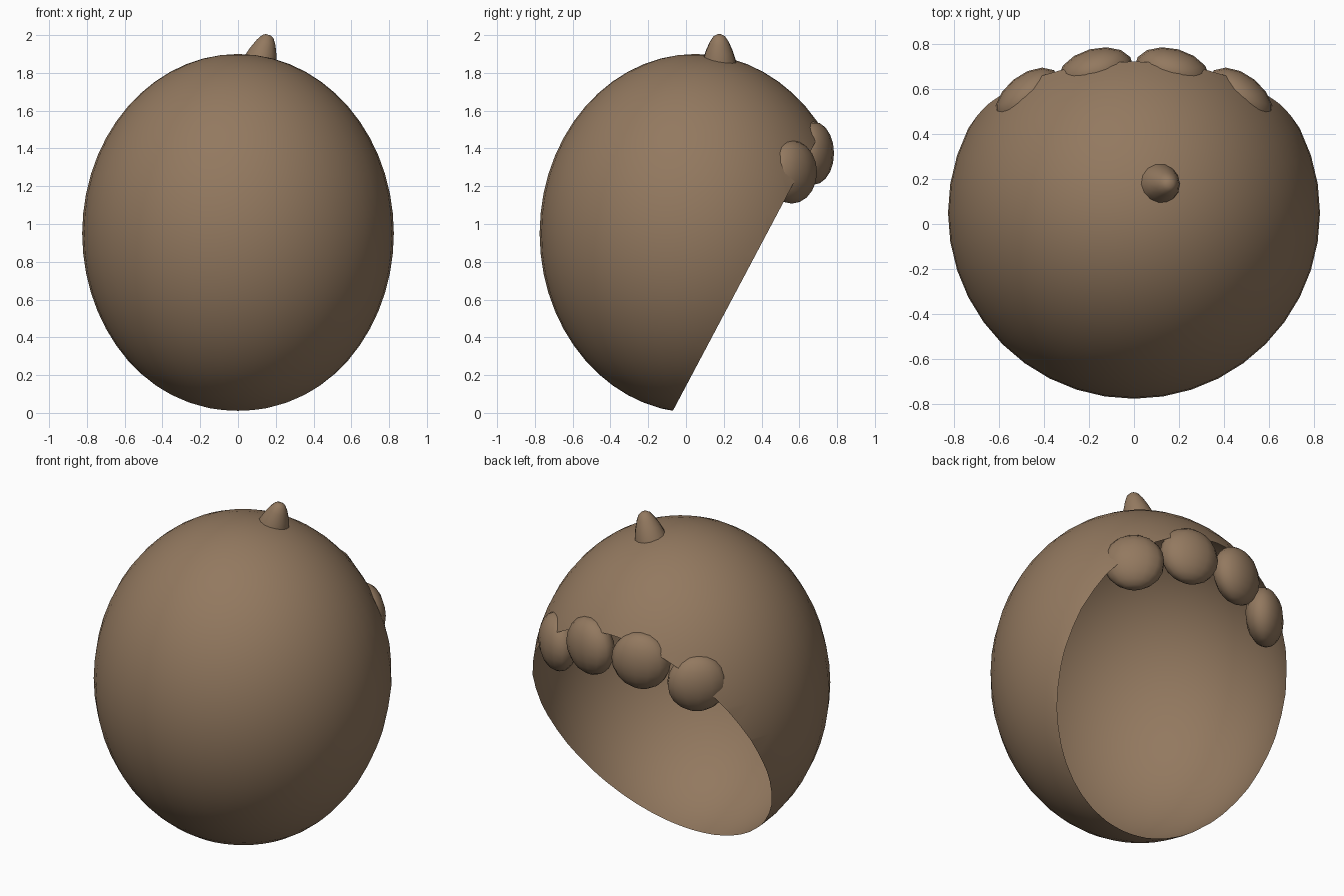
import bpy, bmesh
from math import radians, cos, sin, pi
from mathutils import Matrix, Vector

if "Cube" in bpy.data.objects:
    bpy.data.objects.remove(bpy.data.objects["Cube"])

mat = bpy.data.materials.new("brown")
mat.diffuse_color = (0.29, 0.19, 0.115, 1)
mat.use_nodes = True
mat.node_tree.nodes["Principled BSDF"].inputs["Base Color"].default_value = mat.diffuse_color


def finish(name, bm):
    bmesh.ops.recalc_face_normals(bm, faces=bm.faces)
    for f in bm.faces:
        f.smooth = True
    me = bpy.data.meshes.new(name)
    bm.to_mesh(me)
    bm.free()
    me.materials.append(mat)
    ob = bpy.data.objects.new(name, me)
    bpy.context.collection.objects.link(ob)
    return ob


def ellipsoid(segs, rings, centre, radii, turn=0):
    bm = bmesh.new()
    m = (Matrix.Translation(centre) @ Matrix.Rotation(turn, 4, 'Z')
         @ Matrix.Diagonal((*radii, 1)))
    bmesh.ops.create_uvsphere(bm, u_segments=segs, v_segments=rings, radius=1, matrix=m)
    return bm


# open shell: egg shape sliced by a slanted plane, left hollow
bm = ellipsoid(40, 28, (0, 0.05, 0.95), (0.825, 0.825, 0.95))
bmesh.ops.bisect_plane(bm, geom=bm.verts[:] + bm.edges[:] + bm.faces[:],
                       plane_co=(0, -0.07, 0.01), plane_no=(0, 1.49, -0.79),
                       clear_outer=True)
shell = finish("cap_shell", bm)

# row of flattened curls along the upper rim, mirrored left and right
for side, label in ((-1, "left"), (1, "right")):
    for part, x, y, z, angle in (("inner", 0.17, 0.675, 1.375, 15),
                                 ("outer", 0.47, 0.56, 1.275, 39)):
        finish(f"{part}_curl_{label}",
               ellipsoid(14, 10, (side * x, y, z), (0.17, 0.103, 0.167),
                         -side * radians(angle)))

# small leaning tuft on top: lathed blunt cone
profile = [(0.094, -0.03), (0.09, 0.0), (0.073, 0.055), (0.052, 0.105),
           (0.032, 0.137), (0.014, 0.148)]
bm = bmesh.new()
n = 14
rings = [[bm.verts.new((r * cos(2 * pi * i / n), r * sin(2 * pi * i / n), h))
          for i in range(n)] for r, h in profile]
for a, b in zip(rings, rings[1:]):
    for i in range(n):
        bm.faces.new((a[i], a[(i + 1) % n], b[(i + 1) % n], b[i]))
bm.faces.new(rings[-1])
bm.faces.new(rings[0][::-1])
bm.transform(Matrix.Translation(Vector((0.118, 0.176, 1.86))) @ Matrix.Rotation(radians(17), 4, 'Y'))
finish("top_tuft", bm)
